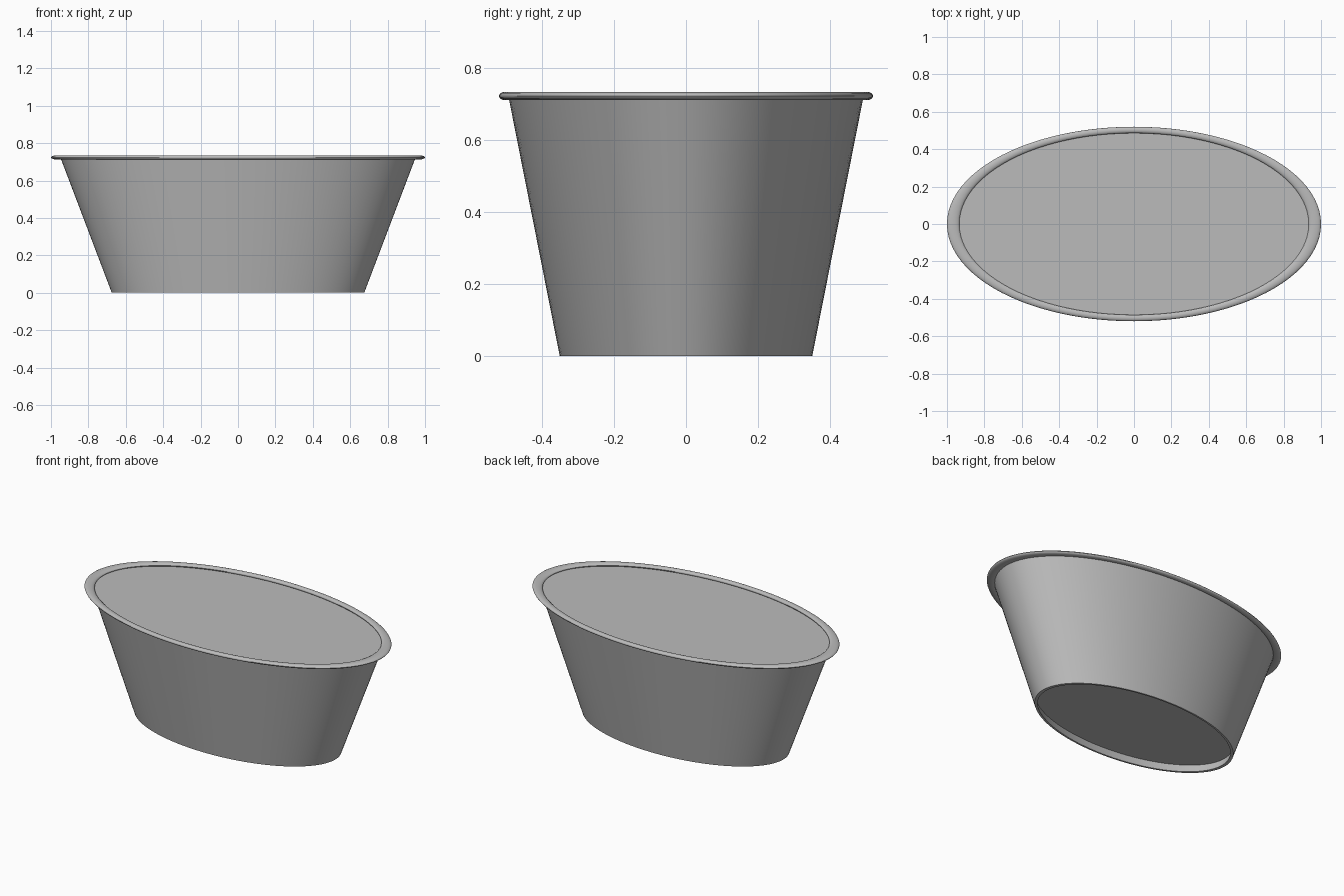
import bpy
import bmesh
import math

cube = bpy.data.objects.get("Cube")
if cube:
    bpy.data.objects.remove(cube, do_unlink=True)

SEGMENTS = 96
DEPTH_RATIO = 0.52   # oval depth relative to its width

grey = bpy.data.materials.new("plain grey")
grey.use_nodes = True
grey.diffuse_color = (0.5, 0.5, 0.5, 1)
grey.node_tree.nodes["Principled BSDF"].inputs["Base Color"].default_value = (0.5, 0.5, 0.5, 1)


def oval_lathe(name, profile, closed=False):
    """Sweep (radius, height) points around an oval; open profiles get flat end caps."""
    bm = bmesh.new()
    rings = []
    for r, z in profile:
        ring = []
        for i in range(SEGMENTS):
            a = 2 * math.pi * i / SEGMENTS
            ring.append(bm.verts.new((r * math.cos(a), DEPTH_RATIO * r * math.sin(a), z)))
        rings.append(ring)
    pairs = list(zip(rings, rings[1:]))
    if closed:
        pairs.append((rings[-1], rings[0]))
    else:
        bm.faces.new(rings[0])
        bm.faces.new(rings[-1])
    for low, high in pairs:
        for i in range(SEGMENTS):
            j = (i + 1) % SEGMENTS
            bm.faces.new((low[i], low[j], high[j], high[i]))
    bmesh.ops.recalc_face_normals(bm, faces=bm.faces)
    mesh = bpy.data.meshes.new(name)
    bm.to_mesh(mesh)
    bm.free()
    mesh.materials.append(grey)
    obj = bpy.data.objects.new(name, mesh)
    bpy.context.collection.objects.link(obj)
    bpy.ops.object.select_all(action='DESELECT')
    obj.select_set(True)
    bpy.context.view_layer.objects.active = obj
    bpy.ops.object.shade_smooth_by_angle(angle=math.radians(35))
    return obj


# Tapered body: recessed underside, thin foot lip, sloping wall, flat top
oval_lathe("tub_body", [(0.672, 0.05), (0.655, 0.0), (0.675, 0.0),
                        (0.947, 0.716)])

# Rolled rim with a rounded section
rim = [(0.967 + 0.033 * math.cos(2 * math.pi * k / 16),
        0.7235 + 0.0115 * math.sin(2 * math.pi * k / 16)) for k in range(16)]
oval_lathe("rolled_rim", rim, closed=True)
